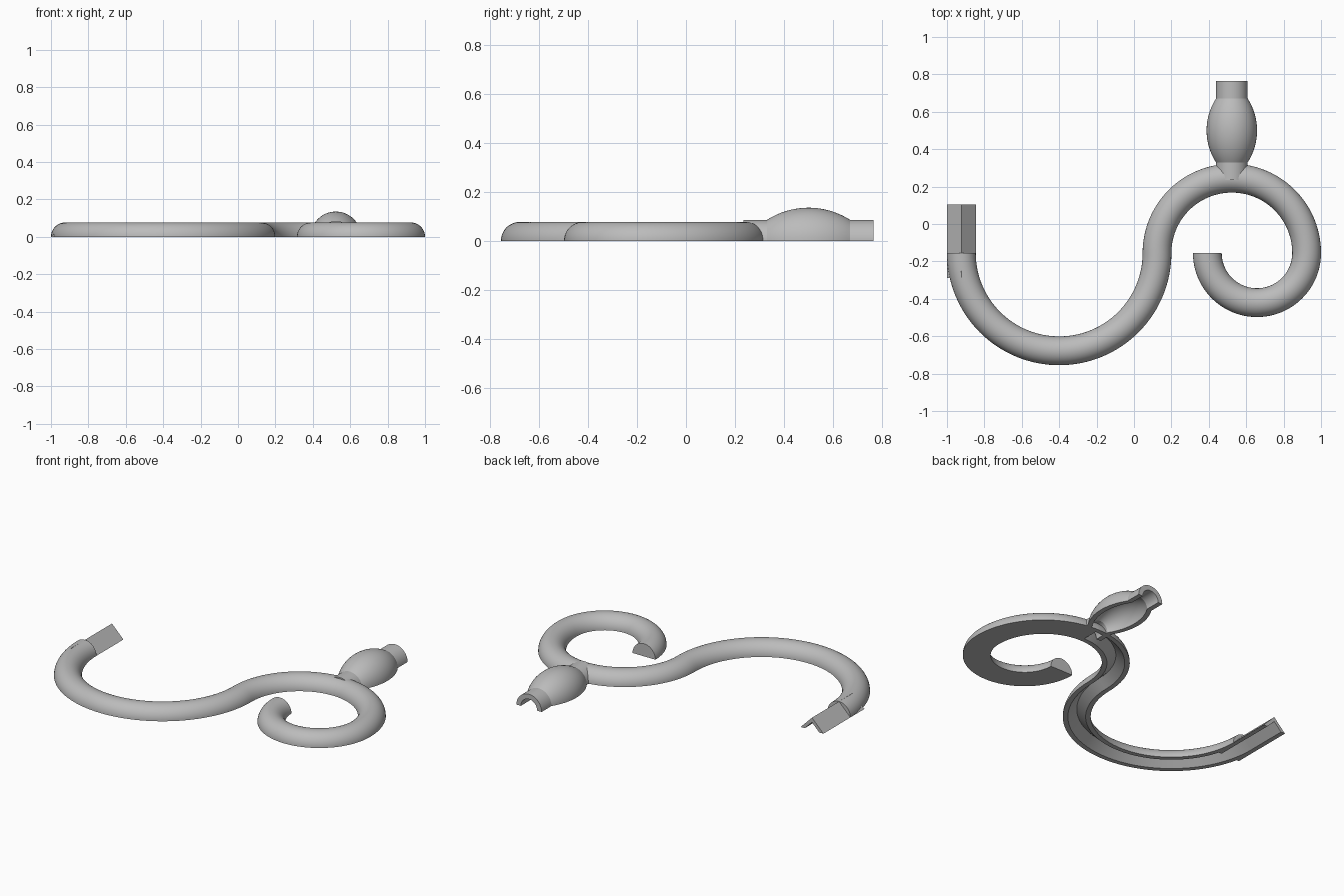
import bpy, bmesh, math
from mathutils import Vector

if "Cube" in bpy.data.objects:
    bpy.data.objects.remove(bpy.data.objects["Cube"])

grey = bpy.data.materials.new("light grey")
grey.use_nodes = True
grey.diffuse_color = (0.5, 0.5, 0.5, 1)
grey.node_tree.nodes["Principled BSDF"].inputs["Base Color"].default_value = (0.5, 0.5, 0.5, 1)

LEVEL = -0.155          # all arcs meet on this line
R = 0.077               # tube radius
BORE = 0.049            # half width of the V-shaped channel
LEFT = -0.923           # centre line of the straight end
NECK_X = 0.523
UP = Vector((0, 0, 1))


def arc(cx, radius, a0, a1, steps):
    """Points and travel directions along an arc centred on LEVEL."""
    out = []
    sign = 1 if a1 > a0 else -1
    for i in range(steps + 1):
        a = math.radians(a0 + (a1 - a0) * i / steps)
        out.append((Vector((cx + radius * math.cos(a), LEVEL + radius * math.sin(a), 0)),
                    Vector((-math.sin(a), math.cos(a), 0)) * sign))
    return out


def half(r, sides):
    """Upper half of a regular outline: many sides for round, two for a roof."""
    return [(r * math.cos(math.pi * k / sides), r * math.sin(math.pi * k / sides))
            for k in range(sides + 1)]


def shell(outer, inner):
    """Closed section with a hollow open at the bottom."""
    return outer + inner[::-1]


def sweep(name, path, sections):
    """Closed sections carried along the path and capped at both ends."""
    bm = bmesh.new()
    rings = []
    for (p, t), section in zip(path, sections):
        side = t.cross(UP)
        rings.append([bm.verts.new(p + side * u + UP * z) for u, z in section])
    for a, b in zip(rings, rings[1:]):
        for k in range(len(a)):
            n = (k + 1) % len(a)
            bm.faces.new((a[k], b[k], b[n], a[n]))
    bm.faces.new(rings[0])
    bm.faces.new(rings[-1][::-1])
    mesh = bpy.data.meshes.new(name)
    bm.to_mesh(mesh)
    bm.free()
    mesh.materials.append(grey)
    ob = bpy.data.objects.new(name, mesh)
    bpy.context.collection.objects.link(ob)
    bpy.ops.object.select_all(action='DESELECT')
    ob.select_set(True)
    bpy.context.view_layer.objects.active = ob
    bpy.ops.object.shade_smooth_by_angle(angle=math.radians(30))


# Channelled half tube: the large bend and the first quarter of the upper bend
hollow_path = arc(-0.4, 0.523, 180, 360, 64) + arc(NECK_X, 0.4, 180, 90, 28)[1:]
tube_section = shell(half(R, 24), half(BORE, 2))
sweep("channelled_tube", hollow_path, [tube_section] * len(hollow_path))

# Solid half tube: the rest of the upper bend and the inner curl
solid_path = arc(NECK_X, 0.4, 90, 0, 28) + arc(0.6575, 0.2655, 0, -180, 48)[1:]
sweep("solid_curl", solid_path, [half(R, 24)] * len(solid_path))

# Roof-shaped straight end
bar_path = [(Vector((LEFT, y, 0)), Vector((0, -1, 0))) for y in (0.105, -0.29)]
sweep("straight_end", bar_path, [shell(half(R, 2), half(BORE, 2))] * 2)

# Hollow bulb between two necks
NECK, BELLY, WALL, REACH = 0.085, 0.135, 0.03, 0.17
rise = BELLY - NECK
bow = (REACH ** 2 + rise ** 2) / (2 * rise)
spots = [(0.235, NECK)]
for i in range(25):
    d = REACH * (i / 12 - 1)
    spots.append((0.5 + d, BELLY - bow + math.sqrt(bow * bow - d * d)))
spots.append((0.765, NECK))
bulb_path = [(Vector((NECK_X, y, 0)), Vector((0, 1, 0))) for y, r in spots]
sweep("bulb_and_necks", bulb_path, [shell(half(r, 32), half(r - WALL, 32)) for y, r in spots])
